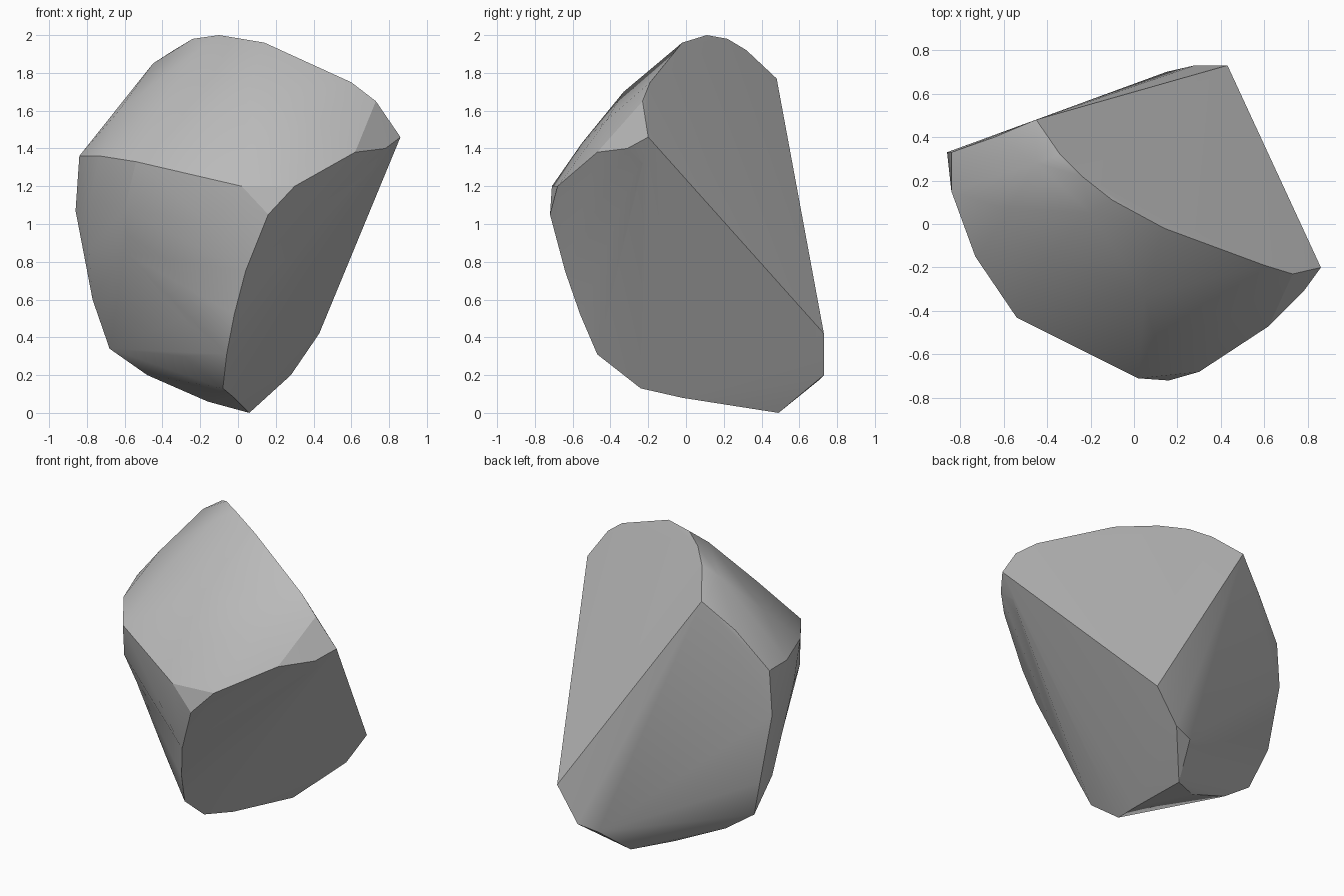
import bpy
import bmesh
import math

default_cube = bpy.data.objects.get("Cube")
if default_cube:
    bpy.data.objects.remove(default_cube, do_unlink=True)

# One plain stone colour
stone = bpy.data.materials.new("stone grey")
stone.use_nodes = True
stone_colour = (0.5, 0.5, 0.5, 1)
stone.diffuse_color = stone_colour
stone.node_tree.nodes["Principled BSDF"].inputs["Base Color"].default_value = stone_colour


def make_hull(name, *point_groups):
    """Build a solid chunk of stone wrapped tightly around groups of corners."""
    bm = bmesh.new()
    for group in point_groups:
        for corner in group:
            bm.verts.new(corner)
    bmesh.ops.convex_hull(bm, input=bm.verts)
    loose = [vert for vert in bm.verts if not vert.link_faces]
    bmesh.ops.delete(bm, geom=loose, context="VERTS")
    bmesh.ops.recalc_face_normals(bm, faces=bm.faces)
    mesh = bpy.data.meshes.new(name)
    bm.to_mesh(mesh)
    bm.free()
    mesh.materials.append(stone)
    chunk = bpy.data.objects.new(name, mesh)
    bpy.context.collection.objects.link(chunk)
    return chunk


# Corners where the three big broken faces meet
broken_corners = [(.86, -.2, 1.46), (.43, .73, .42), (-.45, .48, 1.77), (-.86, .33, 1.07)]

# Rim of the broken face at the top
top_rim = [(-.34, .32, 1.92), (-.24, .22, 1.98), (-.1, .11, 2), (.14, -.02, 1.96),
           (.4, -.11, 1.83), (.6, -.19, 1.75), (.73, -.23, 1.65)]

# Rounded dome between the top rim and the brow
dome = [(-.45, .28, 1.85), (-.63, .08, 1.6), (-.64, .4, 1.6), (-.2, .05, 1.93),
        (.05, -.33, 1.7), (.1, -.55, 1.43), (-.4, -.16, 1.65), (.45, -.42, 1.55)]

# Brow ridge running around the front
brow = [(-.84, .33, 1.36), (-.84, .15, 1.36), (-.73, -.15, 1.36), (-.54, -.43, 1.33),
        (-.2, -.6, 1.25), (.02, -.71, 1.2), (.16, -.72, 1.05), (.3, -.68, 1.2),
        (.62, -.47, 1.38), (.78, -.31, 1.4)]

# Lower edge of the brow, above the overhang
overhang = [(-.78, -.01, 1.13), (-.6, -.33, 1.08), (-.15, -.61, 1)]

# Crease below the overhang, shared by both chunks
crease = [(-.79, .12, .87), (-.6, -.2, .85), (.04, -.64, .75)]

# Lower flank and the foot
flank = [(-.77, .33, .6), (-.77, .2, .6), (-.4, -.32, .8), (-.29, -.34, .5),
         (-.02, -.56, .52), (-.06, -.47, .31)]
foot = [(-.68, .26, .34), (-.52, .1, .34), (-.29, -.18, .3), (-.08, -.24, .13),
        (-.02, -.02, .08), (.06, .49, 0), (-.16, .35, .06), (-.48, .27, .2),
        (.28, .73, .2), (.15, .7, .17)]

# Two overlapping chunks leave a natural hollow along the crease
boulder = make_hull("boulder", broken_corners, top_rim, dome, brow, overhang, crease)
lower_chunk = make_hull("lower_chunk", broken_corners, crease, flank, foot)
lower_chunk.hide_render = True

# Fuse the chunks
fuse = boulder.modifiers.new("fuse", "BOOLEAN")
fuse.operation = "UNION"
fuse.solver = "EXACT"
fuse.object = lower_chunk
bpy.ops.object.select_all(action="DESELECT")
boulder.select_set(True)
bpy.context.view_layer.objects.active = boulder
bpy.ops.object.modifier_apply(modifier=fuse.name)
bpy.data.objects.remove(lower_chunk, do_unlink=True)

# Soft dome, crisp breaks
bpy.ops.object.shade_smooth_by_angle(angle=math.radians(22))
